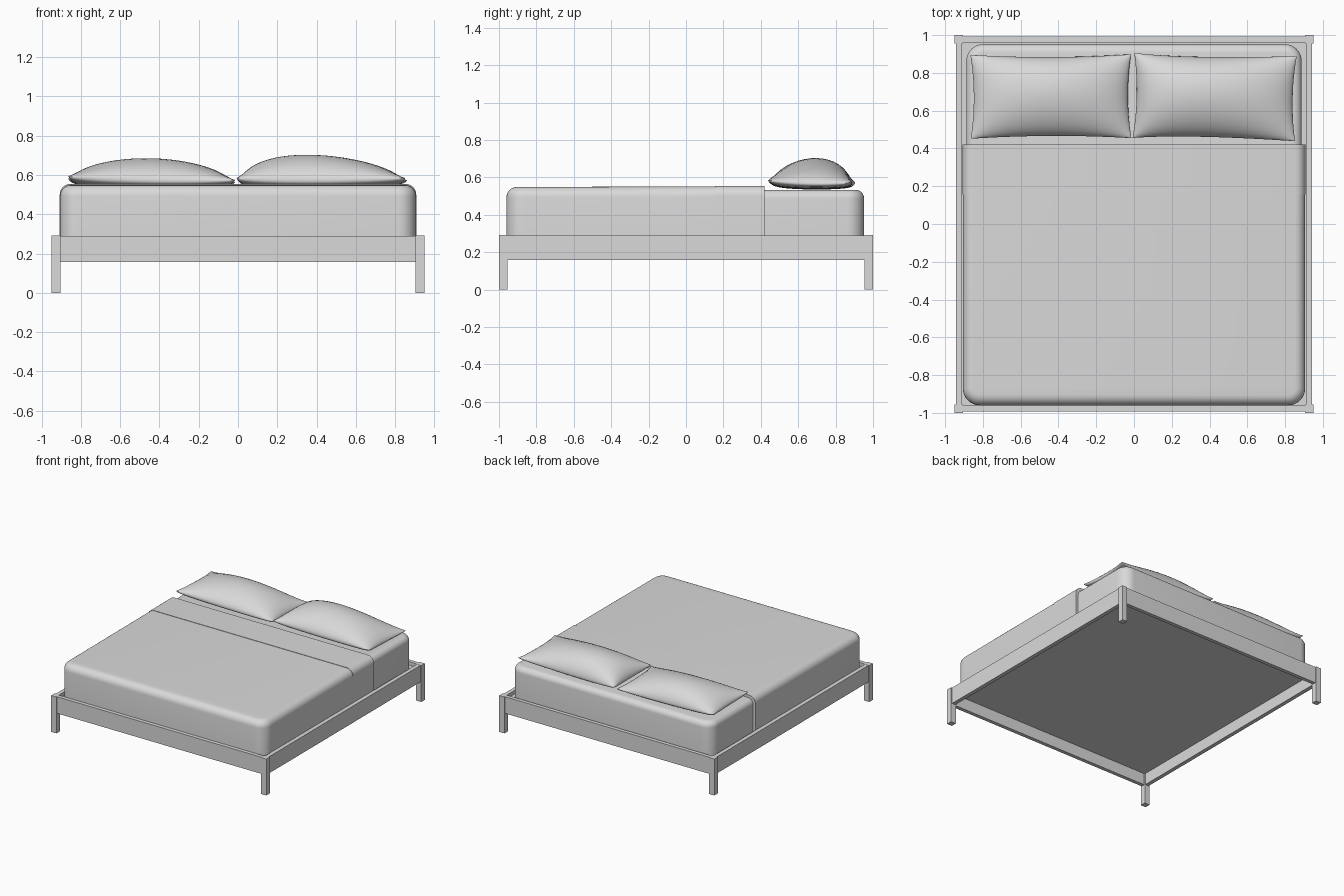
import bpy
import bmesh
import math

cube = bpy.data.objects.get("Cube")
if cube:
    bpy.data.objects.remove(cube, do_unlink=True)

# One plain grey for the whole bed
GREY = (0.7, 0.7, 0.7, 1.0)
grey = bpy.data.materials.new("plain grey")
grey.use_nodes = True
grey.diffuse_color = GREY
grey.node_tree.nodes["Principled BSDF"].inputs["Base Color"].default_value = GREY


def finish(bm, name, angle=None):
    bmesh.ops.recalc_face_normals(bm, faces=bm.faces[:])
    mesh = bpy.data.meshes.new(name)
    bm.to_mesh(mesh)
    bm.free()
    obj = bpy.data.objects.new(name, mesh)
    bpy.context.collection.objects.link(obj)
    mesh.materials.append(grey)
    if angle:
        bpy.ops.object.select_all(action='DESELECT')
        obj.select_set(True)
        bpy.context.view_layer.objects.active = obj
        bpy.ops.object.shade_smooth_by_angle(angle=math.radians(angle))
    return obj


def box_mesh(x, y, z):
    """Box from three (low, high) ranges."""
    bm = bmesh.new()
    bmesh.ops.create_cube(bm, size=1)
    for v in bm.verts:
        v.co = [lo + (c + 0.5) * (hi - lo) for c, (lo, hi) in zip(v.co, (x, y, z))]
    return bm


def box(name, x, y, z):
    return finish(box_mesh(x, y, z), name)


def bedding(name, half_x, y, z, round_top, ends, drop=0.0):
    """Box with rounded upright corners at the chosen ends and a soft top rim."""
    bm = box_mesh((-half_x, half_x), y, z)

    def lies_on(e, end):
        return all(abs(v.co.y - end) < 1e-4 for v in e.verts)

    upright = [e for e in bm.edges if any(lies_on(e, end) for end in ends)
               and abs(e.verts[0].co.z - e.verts[1].co.z) > 0.01]
    if upright:
        bmesh.ops.bevel(bm, geom=upright, offset=0.09, segments=8,
                        profile=0.5, affect='EDGES')
    open_ends = [end for end in y if end not in ends]
    rim = [e for e in bm.edges if all(v.co.z > z[1] - 1e-4 for v in e.verts)
           and not any(lies_on(e, end) for end in open_ends)]
    bmesh.ops.bevel(bm, geom=rim, offset=round_top, segments=6,
                    profile=0.5, affect='EDGES')
    # Let the top sink a little towards the foot
    for v in bm.verts:
        if v.co.z > z[1] - round_top * 1.1:
            v.co.z -= drop * (y[1] - v.co.y) / (y[1] - y[0])
    return finish(bm, name, 40)


def pillow(name, centre, half, height, skew, turn, tilt):
    """Two domed sheets joined along a pinched seam."""
    bm = bmesh.new()
    for side in (1, -1):
        made = bmesh.ops.create_grid(bm, x_segments=28, y_segments=20, size=1)
        for p in made["verts"]:
            u, v = (math.sin(c * math.pi / 2) for c in p.co.xy)
            fu, fv = max(0, 1 - u * u), max(0, 1 - v * v)
            x = half[0] * (u * (1 - 0.04 * fv) + skew * fu)
            y = half[1] * (v * (1 - 0.06 * fu) + 0.12 * fu * fv)
            seam = 0.565 + 0.014 * (u * v) ** 2 + tilt * u - 0.006 * v
            if side > 0:
                z = seam + (height - 0.565) * (fu * fv) ** 0.58
            else:
                z = seam + (0.535 - seam) * (fu * fv) ** 0.3
            p.co = (centre[0] + x * math.cos(turn) - y * math.sin(turn),
                    centre[1] + x * math.sin(turn) + y * math.cos(turn), z)
    bmesh.ops.remove_doubles(bm, verts=bm.verts[:], dist=0.0005)
    return finish(bm, name, 60)


# Frame: corner legs, rails and the base board
for sx, side in ((1, "left"), (-1, "right")):
    for sy, end in ((-1, "front"), (1, "back")):
        box(f"{end}_{side}_leg", sorted((sx * 0.905, sx * 0.95)),
            sorted((sy * 0.955, sy)), (0, 0.291))
    box(f"{side}_rail", sorted((sx * 0.91, sx * 0.942)), (-0.956, 0.956), (0.157, 0.29))
for sy, end in ((-1, "front"), (1, "back")):
    box(f"{end}_rail", (-0.906, 0.906), sorted((sy * 0.962, sy * 0.992)), (0.157, 0.29))
box("base_board", (-0.911, 0.911), (-0.963, 0.963), (0.25, 0.262))

# Mattress, blanket and the folded-back band
bedding("mattress", 0.888, (-0.94, 0.952), (0.255, 0.533), 0.045, (-0.94, 0.952))
bedding("blanket", 0.906, (-0.96, 0.42), (0.255, 0.553), 0.055, (-0.96,), 0.005)
bedding("blanket_fold", 0.908, (0.155, 0.421), (0.255, 0.555), 0.055, ())

# Pillows
pillow("right_pillow", (-0.44, 0.675), (0.425, 0.222), 0.685, 0.0, 0.004, -0.01)
pillow("left_pillow", (0.427, 0.672), (0.43, 0.225), 0.703, -0.18, -0.02, 0.0)
